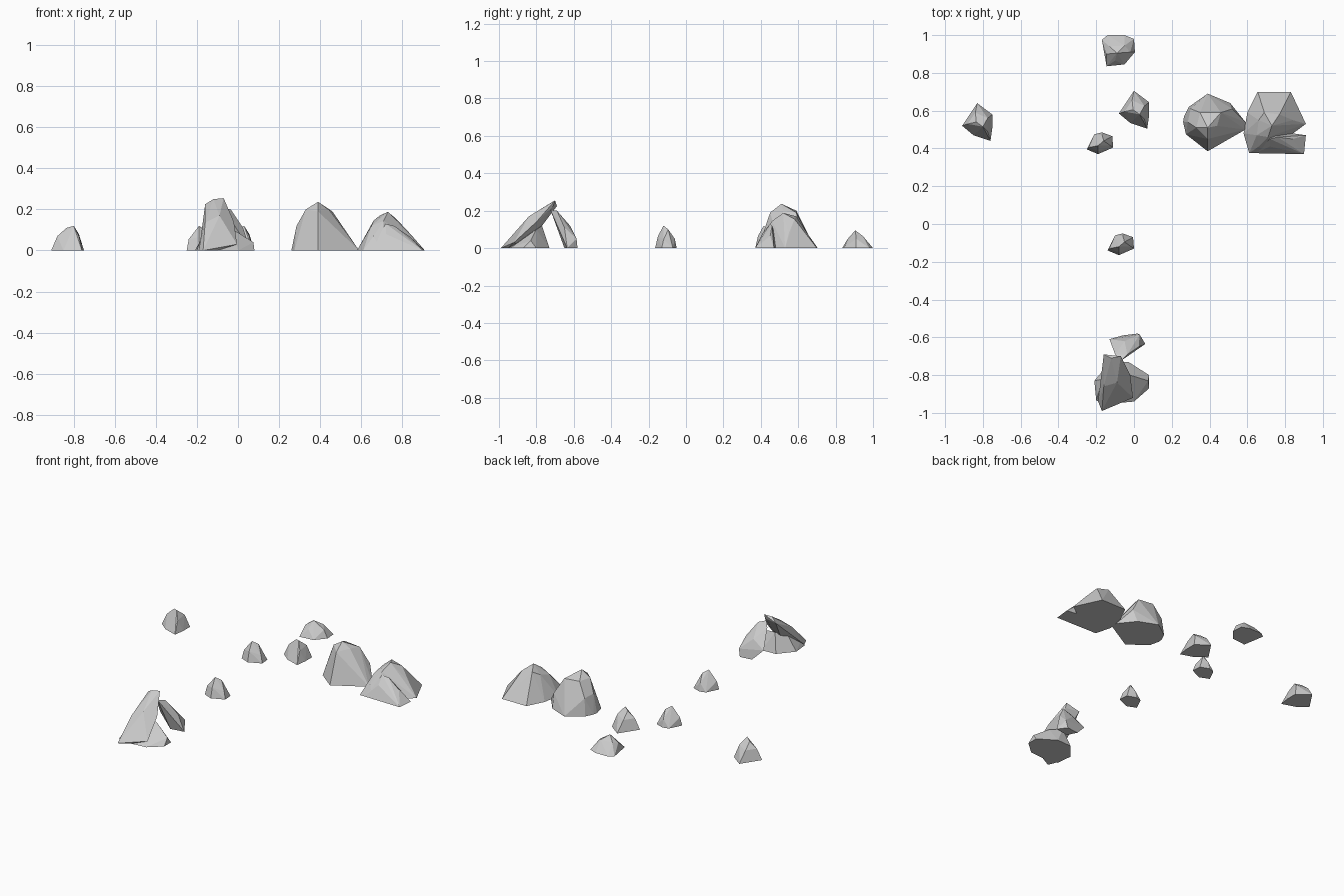
import bpy, bmesh, math


def rock(name, base, upper, offset=(0, 0)):
    """Faceted rock: convex hull of a ground outline and some raised corners."""
    bm = bmesh.new()
    for x, y in base:
        bm.verts.new((x + offset[0], y + offset[1], 0))
    for x, y, z in upper:
        bm.verts.new((x + offset[0], y + offset[1], z))
    res = bmesh.ops.convex_hull(bm, input=bm.verts[:])
    junk = {g for g in res["geom_interior"] + res["geom_unused"]
            if isinstance(g, bmesh.types.BMVert)}
    bmesh.ops.delete(bm, geom=list(junk), context='VERTS')
    # merge coplanar triangles into facets
    bmesh.ops.dissolve_limit(bm, angle_limit=math.radians(3),
                             verts=bm.verts[:], edges=bm.edges[:])
    bmesh.ops.recalc_face_normals(bm, faces=bm.faces[:])
    mesh = bpy.data.meshes.new(name)
    bm.to_mesh(mesh)
    bm.free()
    obj = bpy.data.objects.new(name, mesh)
    bpy.context.collection.objects.link(obj)
    return obj


# Twin pentagonal stones
penta_base = [(-.91, .52), (-.83, .64), (-.75, .58), (-.75, .51), (-.76, .44), (-.85, .47)]
penta_top = [(-.80, .515, .12), (-.835, .54, .11), (-.88, .53, .07),
             (-.775, .56, .08), (-.84, .59, .07), (-.775, .49, .07)]
rock("stone_west", penta_base, penta_top)
rock("stone_middle", penta_base, penta_top, (.83, .065))

# Twin small stones
small_base = [(-.14, -.14), (-.10, -.06), (-.06, -.05), (-.005, -.07), (0, -.13), (-.08, -.165)]
small_top = [(-.08, -.12, .12), (-.06, -.06, .05), (-.13, -.13, .055),
             (-.015, -.12, .045), (-.08, -.15, .065), (-.05, -.095, .10)]
rock("small_stone_front", small_base, small_top)
rock("small_stone_back", small_base, small_top, (-.11, .535))

# Low stone at the back
rock("stone_north",
     [(-.17, .975), (-.14, 1), (-.05, 1), (0, .98), (.005, .91), (-.05, .845), (-.145, .835)],
     [(-.09, .905, .095), (-.13, .94, .065), (-.05, .945, .065),
      (-.10, .865, .05), (-.02, .91, .05), (-.145, .9, .055)])

# Tall boulder
rock("tall_boulder",
     [(.26, .54), (.265, .57), (.29, .62), (.39, .69), (.51, .64),
      (.59, .54), (.59, .50), (.39, .385), (.275, .475)],
     [(.39, .51, .237), (.33, .51, .20), (.44, .52, .20), (.35, .59, .20), (.46, .59, .19),
      (.30, .61, .11), (.52, .61, .09), (.285, .54, .12), (.39, .45, .19)])

# Wide boulder: main mass plus lower front ledge with a groove between
rock("wide_boulder",
     [(.58, .48), (.60, .59), (.655, .70), (.83, .70), (.91, .53), (.80, .48), (.70, .375), (.61, .375)],
     [(.73, .52, .188), (.66, .55, .145), (.69, .59, .17), (.77, .58, .155), (.84, .55, .08),
      (.65, .47, .12), (.71, .46, .145), (.66, .41, .07)])
rock("wide_boulder_ledge",
     [(.64, .375), (.90, .37), (.91, .47), (.70, .50)],
     [(.72, .45, .13), (.76, .46, .12), (.84, .45, .065), (.72, .41, .08), (.82, .42, .06)])

# Leaning cluster: low base stone, long overhanging slab, rear slab
rock("cluster_base",
     [(-.21, -.83), (-.20, -.935), (-.11, -.95), (0, -.94), (.08, -.87),
      (.08, -.80), (-.03, -.73), (-.13, -.735)],
     [(-.10, -.77, .12), (-.02, -.80, .10), (-.16, -.82, .09), (.075, -.83, .04), (-.19, -.9, .03)])
rock("leaning_slab",
     [(-.17, -.99), (-.19, -.94), (-.10, -.95), (-.10, -.86)],
     [(-.16, -.69, .225), (-.12, -.71, .25), (-.07, -.70, .255), (-.07, -.71, .225),
      (-.16, -.86, .135), (-.09, -.84, .17), (-.02, -.80, .14), (-.005, -.92, .03),
      (-.10, -.78, .13)])
rock("rear_slab",
     [(-.06, -.59), (.02, -.58), (.06, -.635), (-.03, -.65)],
     [(-.07, -.725, .205), (-.10, -.69, .18), (-.035, -.69, .20), (-.13, -.61, .07),
      (-.05, -.62, .12), (.025, -.65, .11), (.03, -.585, .05), (-.04, -.69, .13)])
